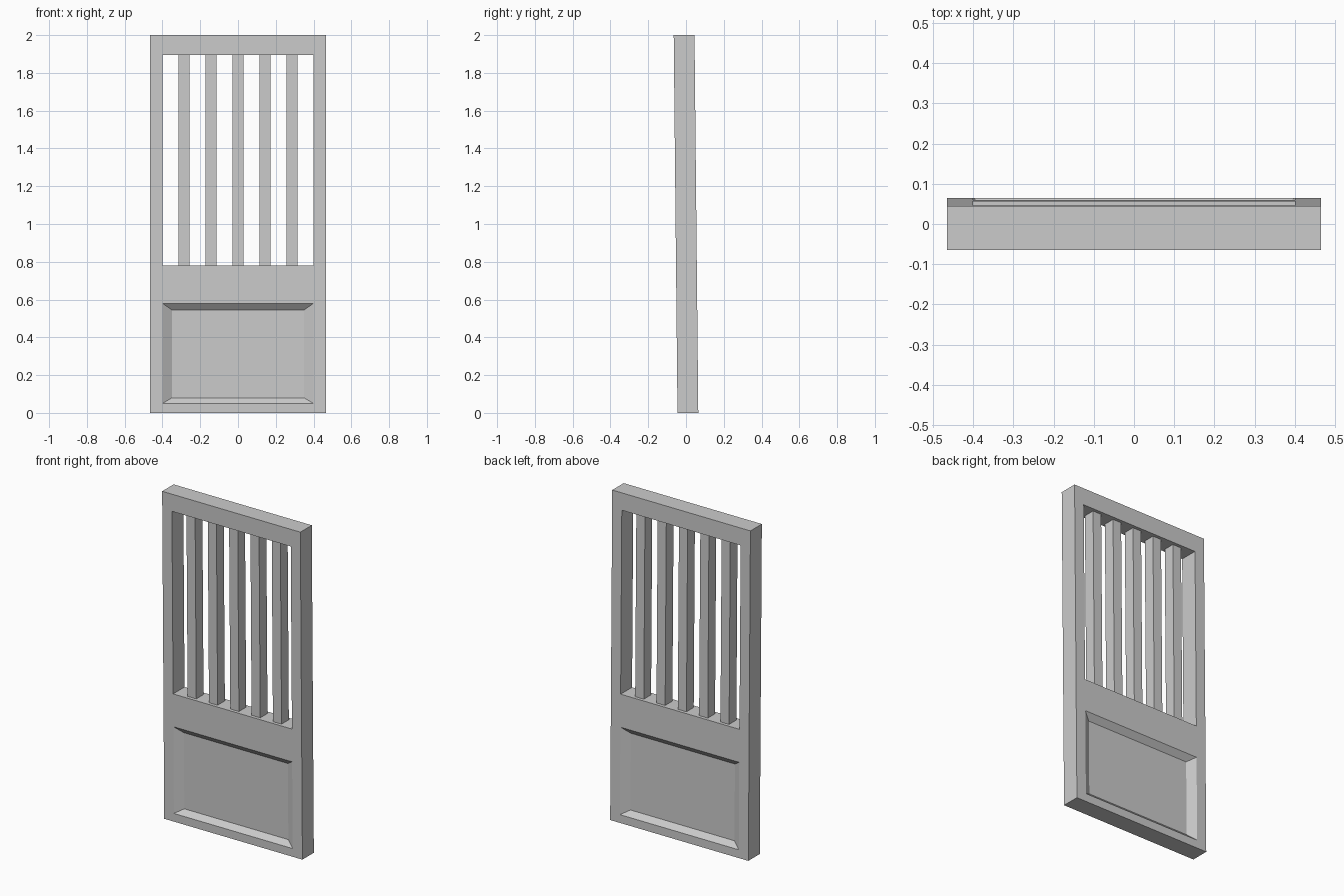
import bpy
import bmesh
from mathutils import Matrix

if "Cube" in bpy.data.objects:
    bpy.data.objects.remove(bpy.data.objects["Cube"])

T = 0.055          # half thickness of the door
DEPTH = 0.03       # panel recess depth
# slight lean: y shifts from +0.01 at the foot to -0.01 at the top
LEAN = Matrix(((1, 0, 0, 0), (0, 1, -0.01, 0.01), (0, 0, 1, 0), (0, 0, 0, 1)))


def prism(name, rect_a, ya, rect_b, yb):
    """Solid between two x/z rectangles (x0, x1, z0, z1) at depths ya and yb."""
    bm = bmesh.new()
    rings = []
    for (x0, x1, z0, z1), y in ((rect_a, ya), (rect_b, yb)):
        rings.append([bm.verts.new((x, y, z))
                      for x, z in ((x0, z0), (x1, z0), (x1, z1), (x0, z1))])
    a, b = rings
    bm.faces.new(a)
    bm.faces.new(b[::-1])
    for i in range(4):
        j = (i + 1) % 4
        bm.faces.new((a[i], b[i], b[j], a[j]))
    bm.transform(LEAN)
    bmesh.ops.recalc_face_normals(bm, faces=bm.faces)
    mesh = bpy.data.meshes.new(name)
    bm.to_mesh(mesh)
    bm.free()
    obj = bpy.data.objects.new(name, mesh)
    bpy.context.collection.objects.link(obj)
    return obj


def box(name, rect, half):
    return prism(name, rect, -half, rect, half)


def cut(target, cutter):
    cutter.hide_render = True
    mod = target.modifiers.new("cut", 'BOOLEAN')
    mod.operation = 'DIFFERENCE'
    mod.solver = 'EXACT'
    mod.object = cutter
    bpy.context.view_layer.objects.active = target
    bpy.ops.object.modifier_apply(modifier=mod.name)
    bpy.data.objects.remove(cutter)


# Door frame with window opening
frame = box("door_frame", (-0.465, 0.465, 0, 2), T)
cut(frame, box("window_cutter", (-0.4, 0.4, 0.78, 1.895), 0.2))

# Bevelled panel recess on both faces (cutter slopes carried past the surface)
outer = (-0.4, 0.4, 0.05, 0.58)
inner = (-0.35, 0.35, 0.08, 0.545)
k = 0.5
beyond = tuple(o + k * (o - i) for o, i in zip(outer, inner))
for side in (-1, 1):
    cut(frame, prism("panel_cutter", beyond, side * (T + k * DEPTH),
                     inner, side * (T - DEPTH)))

# Vertical window bars, ends set into the rails
for n in range(-2, 3):
    x = n * 0.1435
    box(f"window_bar_{n + 3}", (x - 0.029, x + 0.029, 0.775, 1.9), 0.035)
